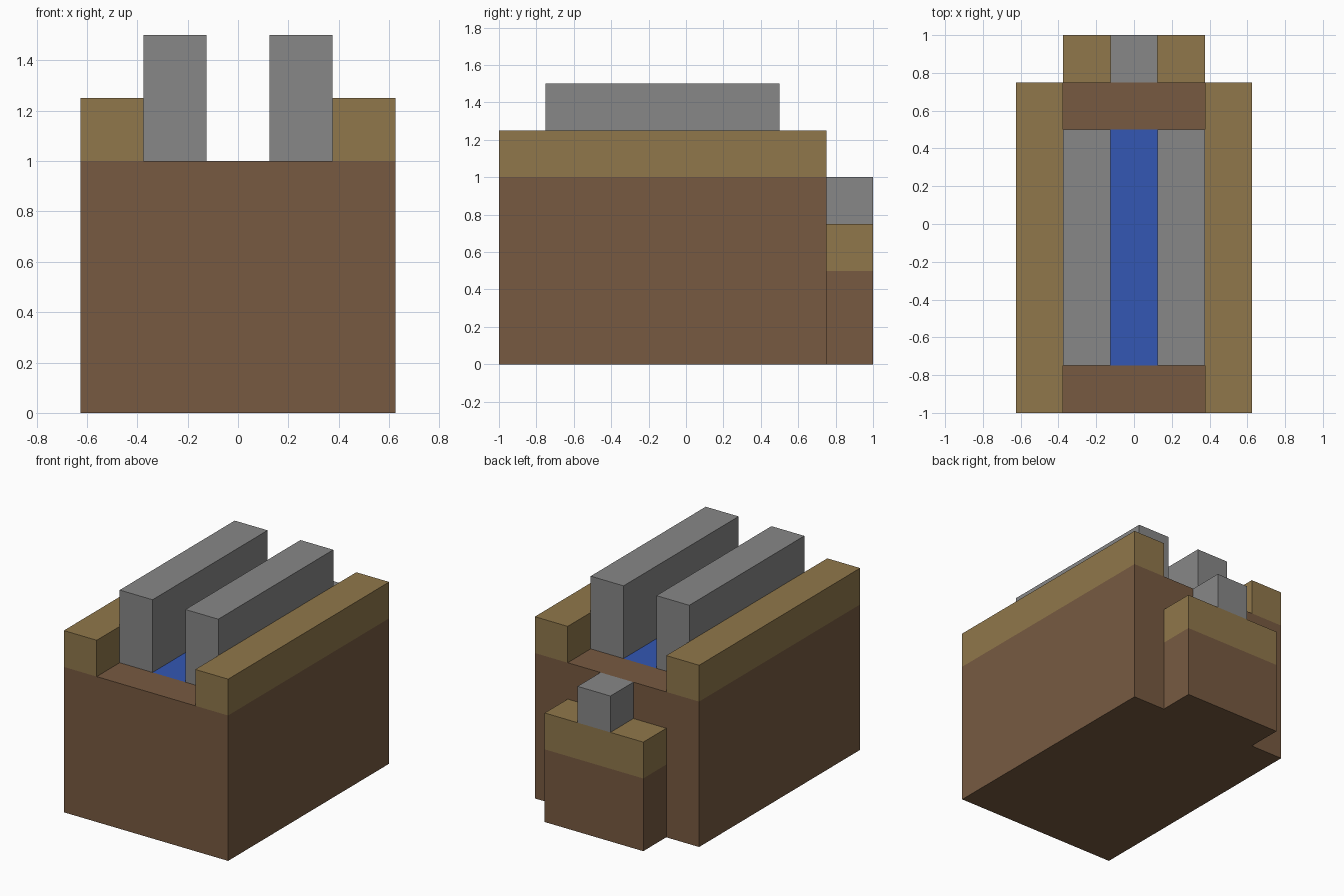
import bpy
import bmesh
from mathutils import Vector

default = bpy.data.objects.get("Cube")
if default:
    bpy.data.objects.remove(default, do_unlink=True)


def make_material(name, rgb):
    mat = bpy.data.materials.new(name)
    mat.use_nodes = True
    color = (*rgb, 1.0)
    mat.diffuse_color = color
    mat.node_tree.nodes["Principled BSDF"].inputs["Base Color"].default_value = color
    return mat


brown = make_material("brown earth", (0.185, 0.102, 0.053))
tan = make_material("tan trim", (0.279, 0.186, 0.070))
grey = make_material("grey stone", (0.242, 0.242, 0.242))
blue = make_material("blue water", (0.033, 0.095, 0.451))


def box(name, low, high, *materials):
    """Flat-shaded box between two opposite corners."""
    low, high = Vector(low), Vector(high)
    bm = bmesh.new()
    bmesh.ops.create_cube(bm, size=1)
    bmesh.ops.scale(bm, vec=high - low, verts=bm.verts)
    bmesh.ops.translate(bm, vec=(low + high) / 2, verts=bm.verts)
    mesh = bpy.data.meshes.new(name)
    bm.to_mesh(mesh)
    bm.free()
    for mat in materials:
        mesh.materials.append(mat)
    obj = bpy.data.objects.new(name, mesh)
    bpy.context.collection.objects.link(obj)
    return obj


# Main block, with the channel floor cut into its top face
W, R = 0.625, 0.375        # half widths of the block and of the inner area
C = 0.125                  # half width of the channel
FRONT, BACK = -0.75, 0.5   # ends of the channel and walls
body = box("main_block", (-W, -1, 0), (W, 0.75, 1), brown, blue)
bm = bmesh.new()
bm.from_mesh(body.data)
for point, normal in (((C, 0, 0), (1, 0, 0)), ((-C, 0, 0), (1, 0, 0)),
                      ((0, FRONT, 0), (0, 1, 0)), ((0, BACK, 0), (0, 1, 0))):
    bmesh.ops.bisect_plane(bm, geom=bm.verts[:] + bm.edges[:] + bm.faces[:],
                           plane_co=point, plane_no=normal)
for face in bm.faces:
    c = face.calc_center_median()
    if face.normal.z > 0.9 and abs(c.x) < C and FRONT < c.y < BACK:
        face.material_index = 1
bm.to_mesh(body.data)
bm.free()

# Side rails and inner walls, one pair on each side
for side, s in (("left", 1), ("right", -1)):
    for part, inner, outer, y0, y1, top, mat in (
            ("rail", R, W, -1, 0.75, 1.25, tan),
            ("wall", C, R, FRONT, BACK, 1.5, grey)):
        x0, x1 = sorted((s * inner, s * outer))
        box(f"{side}_{part}", (x0, y0, 1), (x1, y1, top), mat)

# Stepped block at the back
box("back_base", (-R, 0.75, 0), (R, 1, 0.5), brown)
box("back_trim", (-R, 0.75, 0.5), (R, 1, 0.75), tan)
box("back_knob", (-C, 0.75, 0.75), (C, 1, 1), grey)
